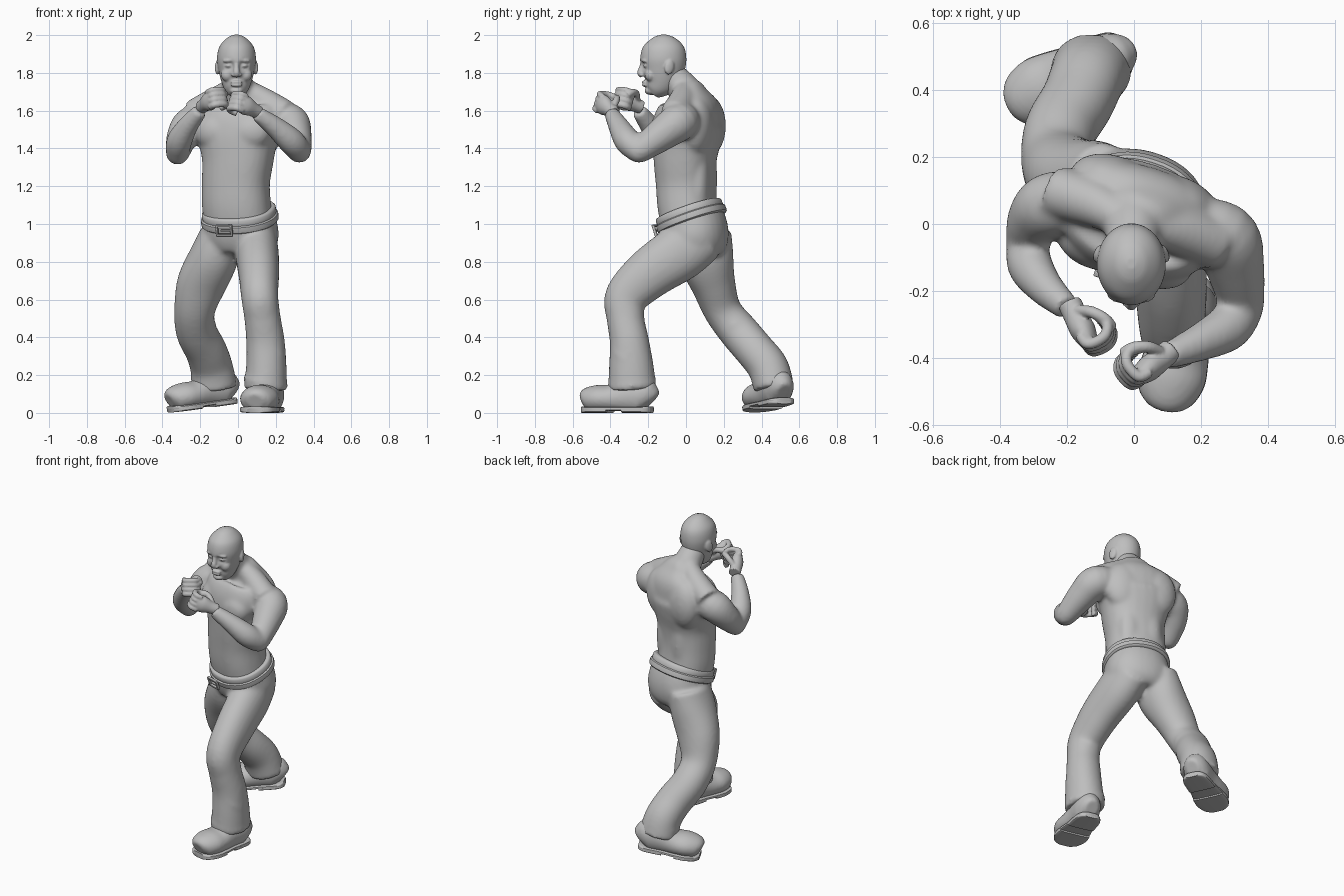
import bpy, bmesh, math
from math import radians, cos, sin, pi
from mathutils import Vector, Matrix, Euler

cube = bpy.data.objects.get("Cube")
if cube:
    bpy.data.objects.remove(cube, do_unlink=True)

clay = bpy.data.materials.new("plain_grey")
clay.use_nodes = True
grey = (0.52, 0.52, 0.52, 1)
clay.diffuse_color = grey
clay.node_tree.nodes["Principled BSDF"].inputs["Base Color"].default_value = grey

IDENTITY = Matrix.Identity(4)
TWIST = Matrix.Rotation(radians(-18), 4, 'Z')   # left side leads


def spline(keys, steps):
    """Catmull-Rom samples through rows of numbers."""
    rows = [keys[0]] + list(keys) + [keys[-1]]
    out = []
    for a, b, c, d in zip(rows, rows[1:], rows[2:], rows[3:]):
        for i in range(steps):
            t = i / steps
            out.append([q + 0.5 * t * (r - p + t * (2*p - 5*q + 4*r - s + t * (3*(q - r) + s - p)))
                        for p, q, r, s in zip(a, b, c, d)])
    return out + [list(keys[-1])]


def loft(bm, keys, ref=(1, 0, 0), matrix=IDENTITY, power=2, floor=None, sides=28, steps=5):
    """Capped tube through rows of x, y, z, radius and optional second radius."""
    rows = spline([tuple(k) if len(k) == 5 else (*k, k[3]) for k in keys], steps)
    centres = [Vector(r[:3]) for r in rows]
    rings, last = [], len(rows) - 1
    for i, row in enumerate(rows):
        tangent = (centres[min(i + 1, last)] - centres[max(i - 1, 0)]).normalized()
        u = Vector(ref)
        u = (u - tangent * u.dot(tangent)).normalized()
        v = tangent.cross(u)
        ring = []
        for k in range(sides):
            c, s = cos(2 * pi * k / sides), sin(2 * pi * k / sides)
            c, s = (math.copysign(abs(n) ** (2 / power), n) for n in (c, s))
            co = centres[i] + u * c * max(row[3], 0.002) + v * s * max(row[4], 0.002)
            if floor is not None:
                co.z = max(co.z, floor)
            ring.append(bm.verts.new(matrix @ co))
        rings.append(ring)
    for low, high in zip(rings, rings[1:]):
        for k in range(sides):
            n = (k + 1) % sides
            bm.faces.new((low[k], low[n], high[n], high[k]))
    bm.faces.new(rings[0][::-1])
    bm.faces.new(rings[-1])


def ball(bm, centre, size, turn=(0, 0, 0), matrix=IDENTITY):
    place = Matrix.LocRotScale(Vector(centre), Euler([radians(a) for a in turn]), Vector(size))
    bmesh.ops.create_uvsphere(bm, u_segments=24, v_segments=14, radius=1, matrix=matrix @ place)


def finish(bm, name, voxel=None, relax=4):
    """Make the object; with a voxel size its shapes are fused into one skin."""
    bmesh.ops.recalc_face_normals(bm, faces=bm.faces)
    mesh = bpy.data.meshes.new(name)
    bm.to_mesh(mesh)
    bm.free()
    mesh.materials.append(clay)
    obj = bpy.data.objects.new(name, mesh)
    bpy.context.collection.objects.link(obj)
    if voxel:
        fuse = obj.modifiers.new("fuse", 'REMESH')
        fuse.mode, fuse.voxel_size, fuse.use_smooth_shade = 'VOXEL', voxel, True
        soft = obj.modifiers.new("soften", 'SMOOTH')
        soft.factor, soft.iterations = 0.5, relax
    else:
        bpy.ops.object.select_all(action='DESELECT')
        obj.select_set(True)
        bpy.context.view_layer.objects.active = obj
        bpy.ops.object.shade_smooth_by_angle(angle=radians(40))
    return obj


# Torso, neck and arms in one skin
bm = bmesh.new()
loft(bm, [(0, .03, .98, .18, .15), (-.01, .005, 1.1, .183, .152), (-.01, -.005, 1.22, .18, .152),
          (0, -.005, 1.34, .19, .16), (0, .005, 1.46, .215, .175), (.01, .02, 1.55, .24, .172),
          (.01, .04, 1.62, .215, .135), (.01, .03, 1.68, .13, .09), (0, .01, 1.72, .08, .075)],
     matrix=TWIST, power=2.3)
loft(bm, [(.005, .04, 1.62, .1), (0, -.01, 1.71, .088), (-.005, -.06, 1.77, .078), (-.008, -.1, 1.82, .07)])
for side in (-1, 1):
    ball(bm, (.09 * side, -.09, 1.49), (.12, .078, .1), matrix=TWIST)            # chest
    ball(bm, (.1 * side, .095, 1.52), (.13, .085, .16), matrix=TWIST)            # shoulder blade
    ball(bm, (.065 * side, .1, 1.24), (.07, .048, .22), matrix=TWIST)            # lower back
    loft(bm, [(.02 * side, 0, 1.73, .05), (.13 * side, .02, 1.655, .07), (.25 * side, .02, 1.58, .08)],
         ref=(0, 0, 1), matrix=TWIST)                                            # neck muscle
arms = {
    "left": ([(.14, .0, 1.55, .08), (.265, -.035, 1.54, .102), (.3, -.12, 1.48, .09), (.325, -.25, 1.385, .066)],
             [(.325, -.25, 1.385, .064), (.28, -.31, 1.44, .07), (.195, -.355, 1.515, .056), (.1, -.395, 1.585, .04)]),
    "right": ([(-.12, .06, 1.54, .08), (-.24, .06, 1.53, .097), (-.295, .015, 1.46, .084), (-.32, -.06, 1.375, .064)],
              [(-.32, -.06, 1.375, .062), (-.31, -.125, 1.44, .068), (-.265, -.19, 1.52, .055), (-.2, -.25, 1.6, .04)])}
for upper, fore in arms.values():
    loft(bm, upper, ref=(0, 0, 1))
    loft(bm, fore, ref=(0, 1, 0))
    ball(bm, fore[0][:3], (.062, .062, .062))
finish(bm, "upper_body", .011, 12)


# Closed hands with four curled fingers and a thumb
def fist(name, centre, along, back):
    c, d = Vector(centre), Vector(along).normalized()
    n = Vector(back)
    n = (n - d * n.dot(d)).normalized()
    s = d.cross(n)
    s = s if s.z > 0 else -s

    def at(a, b, h):
        return c + d * a + n * b + s * h
    bm = bmesh.new()
    loft(bm, [(*at(-.095, 0, 0), .036, .036), (*at(-.05, .008, 0), .038, .036),
              (*at(0, .015, 0), .052, .038), (*at(.04, .02, 0), .05, .028)], ref=s)
    for i in range(4):
        h = (i - 1.5) * .027
        curl = [(.02, .03), (.058, .026), (.068, -.025), (.042, -.054), (.006, -.046)]
        loft(bm, [(*at(a, b, h), .0165) for a, b in curl], ref=s, sides=12)
        ball(bm, at(.045, .028, h), (.016, .016, .016))
    thumb = [(-.05, -.01, .025), (-.015, -.038, .048), (.025, -.058, .042), (.052, -.06, .016)]
    loft(bm, [(*at(*p), .018) for p in thumb], ref=n, sides=12)
    finish(bm, name, .0055, 2)


fist("left_hand", (.035, -.42, 1.625), (-.7, -.4, .35), (.5, -.8, .1))
fist("right_hand", (-.14, -.31, 1.65), (.5, -.7, .3), (-.8, -.55, 0))

# Head with sunk eye sockets and raised features
bm = bmesh.new()
skull = Matrix.Translation((-.008, 0, 0))
loft(bm, [(0, -.175, 1.685, .035, .03), (0, -.16, 1.71, .06, .062), (0, -.137, 1.755, .08, .092),
          (0, -.124, 1.82, .096, .116), (0, -.12, 1.88, .103, .122), (0, -.118, 1.94, .09, .107),
          (0, -.118, 1.985, .05, .06), (0, -.118, 2.002, .015, .018)], matrix=skull, sides=48)
for vert in bm.verts:
    for side in (-1, 1):
        gap = (vert.co - skull @ Vector((.04 * side, -.23, 1.84))).length / .036
        if gap < 1:
            vert.co.y += .018 * (1 - gap * gap)
for side in (-1, 1):
    ball(bm, (.04 * side, -.21, 1.838), (.02, .017, .011), matrix=skull)             # eye
    ball(bm, (.038 * side, -.22, 1.866), (.036, .016, .011), (0, 6 * side, 15 * side), skull)  # brow
    ball(bm, (.048 * side, -.188, 1.79), (.034, .03, .036), matrix=skull)            # cheek
    ball(bm, (.015 * side, -.234, 1.79), (.013, .014, .011), matrix=skull)           # nostril
    ball(bm, (.1 * side, -.088, 1.83), (.012, .026, .04), (-12, 0, 20 * side), skull)  # ear
loft(bm, [(0, -.225, 1.868, .013), (0, -.234, 1.83, .014), (0, -.241, 1.8, .018),
          (0, -.232, 1.782, .012)], matrix=skull, sides=16)
for z in (1.735, 1.751):
    ball(bm, (0, -.219, z), (.032, .015, .009), matrix=skull)                        # lips
ball(bm, (0, -.186, 1.705), (.036, .034, .022), matrix=skull)                        # chin
finish(bm, "head", .0055, 4)

# Trousers: hips, two legs, and loose folds
bm = bmesh.new()
loft(bm, [(0, .07, .83, .13, .1), (0, .068, .87, .18, .15), (0, .055, .93, .2, .172),
          (0, .035, 1.0, .195, .176), (0, .015, 1.065, .186, .165)], matrix=TWIST, power=2.2)
left_leg = [(.09, .07, .94, .11, .15), (.1, -.03, .85, .115, .15), (.11, -.19, .74, .108, .135),
            (.115, -.315, .615, .098, .115), (.13, -.32, .5, .096, .1), (.145, -.3, .38, .102, .104),
            (.15, -.29, .25, .107, .118), (.145, -.285, .125, .115, .127)]
right_leg = [(-.09, .09, .95, .11, .15), (-.13, .105, .82, .13, .148), (-.195, .145, .68, .13, .118),
             (-.23, .195, .54, .108, .1), (-.22, .28, .43, .108, .105), (-.17, .365, .33, .11, .105),
             (-.14, .435, .24, .113, .108), (-.125, .465, .135, .122, .108)]
for leg in (left_leg, right_leg):
    loft(bm, leg, power=2.1)
folds = [((.145, -.285, .165), (.122, .132, .028), (4, 10, 0)), ((.15, -.295, .3), (.11, .115, .035), (-25, 18, 0)),
         ((-.225, .26, .465), (.112, .085, .045), (10, 0, 0)), ((-.13, .46, .17), (.125, .1, .035), (15, 8, 0))]
for spot, size, turn in folds:
    ball(bm, spot, size, turn)
finish(bm, "trousers", .012, 10)


# Waistband and belt, tilted down to the front
def band(name, height, half, grow):
    base = Vector((0, .026, 1.04))
    axis = Vector((0, -.34, .94))
    bm = bmesh.new()
    keys = []
    for step, inset in ((-1, .012), (-.7, 0), (.7, 0), (1, .012)):
        p = base + axis * (height + half * step)
        keys.append((*p, .192 + grow - inset, .175 + grow - inset))
    loft(bm, keys, matrix=TWIST, power=2.2, sides=48, steps=2)
    finish(bm, name)


band("waistband", .014, .03, .003)
band("belt", -.014, .022, .012)

# Buckle: a frame of four bars and a prong
bm = bmesh.new()
seat = TWIST @ Matrix.Translation((-.022, -.168, .965)) @ Matrix.Rotation(radians(18), 4, 'X')
bars = [((0, 0, .027), (.09, .016, .012)), ((0, 0, -.027), (.09, .016, .012)),
        ((.04, 0, 0), (.012, .016, .06)), ((-.04, 0, 0), (.012, .016, .06)), ((.01, 0, 0), (.06, .014, .008))]
for spot, size in bars:
    bmesh.ops.create_cube(bm, size=1, matrix=seat @ Matrix.LocRotScale(Vector(spot), None, Vector(size)))
buckle = finish(bm, "belt_buckle")
edge = buckle.modifiers.new("bevel", 'BEVEL')
edge.width, edge.segments = .003, 2

# Boots with separate soles and heels
last = [(-.268, .06, .045, .04), (-.245, .068, .08, .064), (-.185, .074, .102, .074), (-.12, .075, .098, .075),
        (-.04, .085, .085, .09), (.05, .09, .08, .1), (.09, .075, .065, .08), (.108, .06, .04, .05)]
for name, spot, pitch, yaw in (("left", (.155, -.285, 0), 0, -14), ("right", (-.115, .475, .035), 7, -65)):
    place = Matrix.Translation(spot) @ Euler((radians(pitch), 0, radians(yaw))).to_matrix().to_4x4()
    bm = bmesh.new()
    loft(bm, [(0, y, z, a, b) for y, z, a, b in last], matrix=place, floor=.014)
    loft(bm, [(0, .02, .06, .075, .085), (0, .015, .17, .075, .085)], matrix=place)
    finish(bm, name + "_boot", .009, 3)
    bm = bmesh.new()
    loft(bm, [(0, y, .022, a, .012) for y, z, a, b in last], matrix=place, power=4)
    for pad in (last[:4], last[4:]):
        loft(bm, [(0, y, .013, a, .013) for y, z, a, b in pad], matrix=place, power=4)
    finish(bm, name + "_sole")
